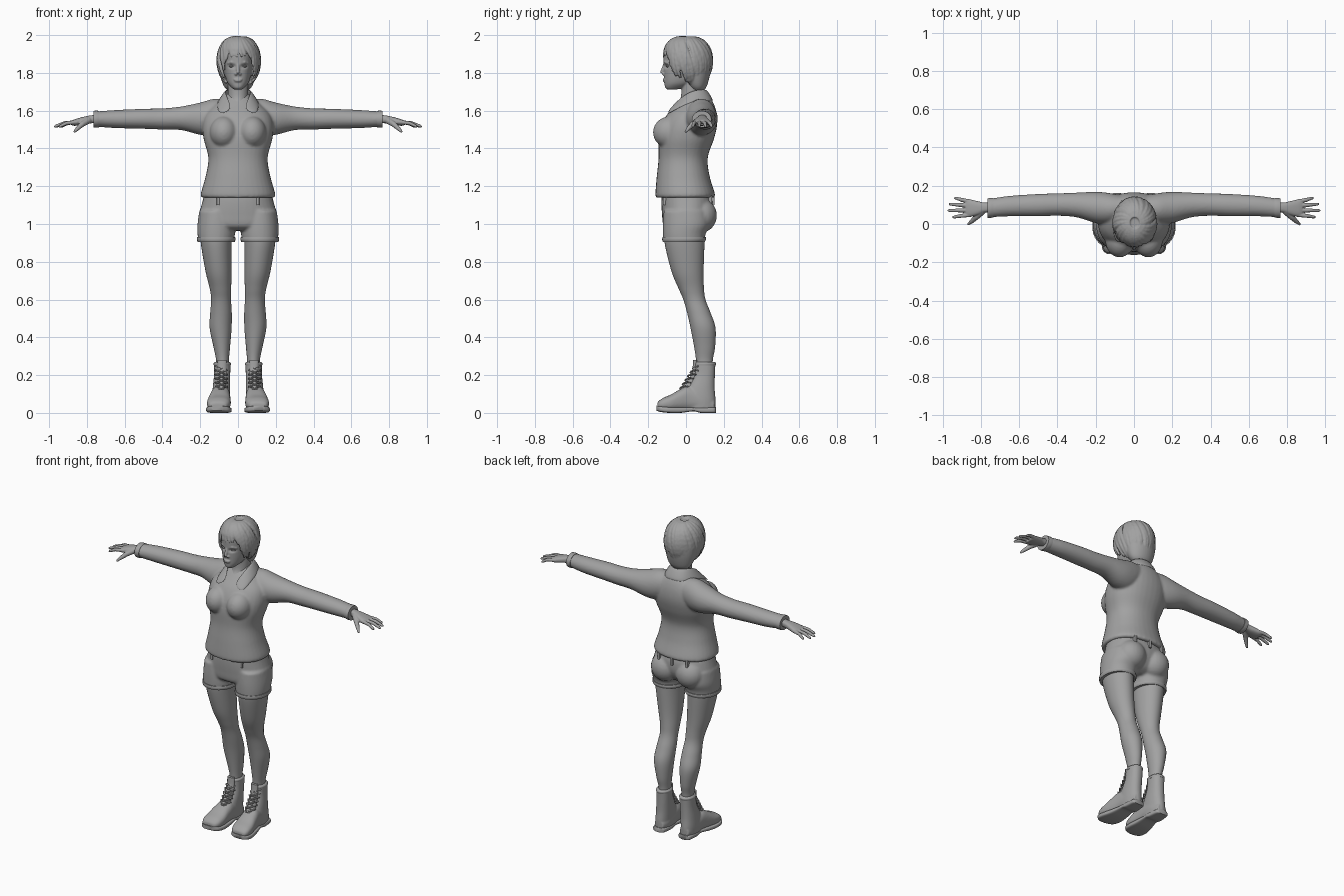
import bpy, bmesh, math, random
from mathutils import Vector

random.seed(4)
cube = bpy.data.objects.get("Cube")
if cube:
    bpy.data.objects.remove(cube)

grey = bpy.data.materials.new("plain grey")
grey.use_nodes = True
grey.diffuse_color = (0.36, 0.36, 0.36, 1)
grey.node_tree.nodes["Principled BSDF"].inputs["Base Color"].default_value = grey.diffuse_color
SIDES = (1, -1)


def skin(bm, rings):
    """Bridge rings of points into a closed skin."""
    rows = [[bm.verts.new(p) for p in ring] for ring in rings]
    n = len(rows[0])
    for a, b in zip(rows, rows[1:]):
        for i in range(n):
            j = (i + 1) % n
            bm.faces.new((a[i], a[j], b[j], b[i]))
    bm.faces.new(rows[0])
    bm.faces.new(rows[-1])


def spline(rows, steps=6):
    """Smooth interpolation through rows of values."""
    out = []
    for k in range(len(rows) - 1):
        p0, p1, p2 = rows[max(k - 1, 0)], rows[k], rows[k + 1]
        p3 = rows[min(k + 2, len(rows) - 1)]
        for s in range(steps):
            t = s / steps
            out.append([b + t / 2 * (c - a + t * (2 * a - 5 * b + 4 * c - d + t * (3 * (b - c) + d - a)))
                        for a, b, c, d in zip(p0, p1, p2, p3)])
    out.append(list(rows[-1]))
    return out


def loft(bm, axis, rows, side=1, power=1.0, n=36):
    """Rows hold a position on the axis, then low and high bounds on the other two axes."""
    rings = []
    for t, a, b, c, d in spline(rows):
        ring = []
        for i in range(n):
            co, si = math.cos(math.tau * i / n), math.sin(math.tau * i / n)
            u = (a + b) / 2 + (b - a) / 2 * math.copysign(abs(co) ** power, co)
            v = (c + d) / 2 + (d - c) / 2 * math.copysign(abs(si) ** power, si)
            x, y, z = {"x": (t, u, v), "y": (u, t, v), "z": (u, v, t)}[axis]
            ring.append((x * side, y, z))
        rings.append(ring)
    skin(bm, rings)


def centred(rows):
    """Turn half widths into symmetric bounds."""
    return [(z, -w, w, f, b) for z, w, f, b in rows]


def tube(bm, points, radii, refs=None, side=1, n=10):
    pts = [Vector((p[0] * side, p[1], p[2])) for p in points]
    rings = []
    for k, p in enumerate(pts):
        d = pts[min(k + 1, len(pts) - 1)] - pts[max(k - 1, 0)]
        u = d.cross(refs[k] if refs else Vector((0, 0.1, 1))).normalized()
        v = d.cross(u).normalized()
        rings.append([p + radii[k] * (u * math.cos(math.tau * i / n) + v * math.sin(math.tau * i / n))
                      for i in range(n)])
    skin(bm, rings)


def ball(bm, centre, radii):
    made = bmesh.ops.create_uvsphere(bm, u_segments=24, v_segments=14, radius=1)
    for v in made["verts"]:
        v.co = Vector(c + r * k for c, r, k in zip(centre, radii, v.co))


def finish(bm, name, voxel=0, smooth=3, mods=()):
    """Make the object; a voxel size fuses its overlapping pieces."""
    bmesh.ops.recalc_face_normals(bm, faces=bm.faces)
    me = bpy.data.meshes.new(name)
    bm.to_mesh(me)
    bm.free()
    ob = bpy.data.objects.new(name, me)
    bpy.context.collection.objects.link(ob)
    me.materials.append(grey)
    for kind, values in mods:
        m = ob.modifiers.new(kind.title(), kind)
        for key, val in values.items():
            setattr(m, key, val)
    if voxel:
        m = ob.modifiers.new("Fuse", "REMESH")
        m.mode, m.voxel_size = "VOXEL", voxel
        m = ob.modifiers.new("Soften", "SMOOTH")
        m.factor, m.iterations = 0.5, smooth
    bpy.ops.object.select_all(action="DESELECT")
    ob.select_set(True)
    bpy.context.view_layer.objects.active = ob
    bpy.ops.object.convert(target="MESH")
    bpy.ops.object.shade_smooth_by_angle(angle=math.radians(55))
    return ob


# Shirt: torso, bust and sleeves
bm = bmesh.new()
loft(bm, "z", centred([(1.14, .19, -.158, .148), (1.16, .197, -.162, .153), (1.25, .172, -.155, .126),
                       (1.35, .157, -.145, .115), (1.45, .182, -.145, .148), (1.52, .188, -.13, .164),
                       (1.58, .172, -.1, .163), (1.63, .125, -.055, .15), (1.67, .075, -.02, .128),
                       (1.69, .06, -.01, .115)]), power=.9)
for s in SIDES:
    ball(bm, (.075 * s, -.085, 1.485), (.075, .09, .085))
    loft(bm, "x", [(.07, .02, .15, 1.5, 1.66), (.13, .0, .162, 1.47, 1.662), (.2, .005, .168, 1.472, 1.643),
                   (.3, .035, .164, 1.497, 1.622), (.4, .043, .16, 1.5, 1.612), (.5, .04, .157, 1.504, 1.61),
                   (.65, .04, .147, 1.508, 1.603), (.74, .036, .134, 1.514, 1.597),
                   (.763, .034, .132, 1.513, 1.598)], s)
finish(bm, "shirt", .0075, 5)

# Sleeve cuffs and shirt hem
bm = bmesh.new()
for s in SIDES:
    loft(bm, "x", [(.735, .034, .137, 1.512, 1.599), (.75, .032, .136, 1.51, 1.6),
                   (.765, .032, .134, 1.511, 1.599)], s)
finish(bm, "sleeve_cuffs")

# Folded shirt collar with pointed tips
bm = bmesh.new()
inner = [(0, .108, 1.712), (.05, .092, 1.715), (.07, .03, 1.71), (.055, -.03, 1.67), (.022, -.088, 1.605)]
outer = [(0, .145, 1.65), (.07, .135, 1.645), (.112, .05, 1.645), (.112, -.035, 1.62), (.102, -.108, 1.572)]
for s in SIDES:
    top, low = [[bm.verts.new((x * s, y, z)) for x, y, z in row] for row in (inner, outer)]
    for k in range(len(top) - 1):
        bm.faces.new((top[k], top[k + 1], low[k + 1], low[k]))
bmesh.ops.remove_doubles(bm, verts=bm.verts, dist=.0001)
finish(bm, "shirt_collar", mods=[("SOLIDIFY", {"thickness": .014, "offset": 0}),
                                 ("SUBSURF", {"levels": 2})])

# Shorts
bm = bmesh.new()
loft(bm, "z", centred([(1.17, .175, -.125, .12), (1.12, .188, -.13, .14), (1.05, .205, -.127, .138),
                       (.99, .2, -.118, .105), (.965, .13, -.08, .06)]), power=.9)
for s in SIDES:
    ball(bm, (.088 * s, .08, 1.045), (.09, .084, .09))
    loft(bm, "z", [(1.07, .02, .205, -.118, .12), (1., .014, .214, -.122, .125),
                   (.95, .016, .214, -.122, .105), (.91, .022, .211, -.12, .098)], s, .95)
finish(bm, "shorts", .0075, 4)

# Turned-up shorts cuffs and belt loops
bm = bmesh.new()
for s in SIDES:
    loft(bm, "z", [(.93, .015, .217, -.125, .105), (.918, .013, .218, -.126, .106),
                   (.906, .017, .214, -.123, .1)], s, .95)
finish(bm, "shorts_cuffs")
bm = bmesh.new()
for x, y in ((.105, -.112), (-.105, -.112), (.1, .128), (-.1, .128), (0, .142)):
    loft(bm, "z", [(1.1, x - .008, x + .008, y - .01, y + .01),
                   (1.15, x - .008, x + .008, y - .01, y + .01)], power=.4, n=16)
finish(bm, "belt_loops")

# Legs
for s, name in zip(SIDES, ("left_leg", "right_leg")):
    bm = bmesh.new()
    loft(bm, "z", [(.98, .03, .2, -.11, .1), (.9, .034, .197, -.113, .098), (.75, .035, .172, -.077, .093),
                   (.66, .036, .15, -.04, .095), (.6, .037, .142, -.014, .103), (.53, .033, .147, .006, .13),
                   (.45, .034, .15, .024, .156), (.35, .042, .13, .043, .154), (.28, .048, .116, .053, .142),
                   (.22, .048, .116, .053, .142)], s)
    finish(bm, name)

# Boots with soles, rims and laces
for s, side in zip(SIDES, ("left", "right")):
    bm = bmesh.new()
    loft(bm, "z", [(.262, .04, .126, .046, .156), (.2, .041, .127, .04, .153), (.13, .041, .134, .005, .152),
                   (.07, .043, .138, -.02, .156), (.02, .045, .135, -.01, .155)], s, .9)
    loft(bm, "y", [(.15, .06, .12, .01, .07), (.1, .044, .134, .01, .1), (.02, .041, .143, .01, .142),
                   (-.03, .04, .153, .01, .125), (-.08, .038, .163, .01, .097), (-.12, .044, .163, .014, .08),
                   (-.145, .06, .152, .02, .062), (-.152, .08, .135, .03, .05)], s, .8)
    finish(bm, side + "_boot", .005, 4)
    bm = bmesh.new()
    loft(bm, "y", [(.158, .07, .115, 0, .03), (.145, .05, .132, 0, .03), (.08, .042, .138, 0, .03),
                   (.04, .044, .138, .008, .03), (-.03, .037, .155, 0, .03), (-.09, .034, .168, 0, .032),
                   (-.135, .046, .164, .005, .036), (-.157, .08, .14, .012, .038)], s, .5)
    finish(bm, side + "_sole")
    bm = bmesh.new()
    loft(bm, "z", [(.27, .043, .123, .05, .153), (.262, .037, .129, .043, .159),
                   (.25, .039, .128, .043, .156)], s)
    loft(bm, "z", [(.28, .06, .108, .038, .06), (.2, .06, .108, .026, .06), (.13, .065, .115, -.03, .05)], s)
    finish(bm, side + "_boot_rim_and_tongue")
    bm = bmesh.new()
    for k in range(6):
        z, y = .13 + .021 * k, -.024 + .0135 * k
        for lift in (.012, -.012):
            tube(bm, [(.055, y + .022, z - lift), (.075, y - .002, z - lift / 2), (.087, y - .008, z),
                      (.1, y - .002, z + lift / 2), (.12, y + .022, z + lift)], [.0045] * 5, side=s, n=6)
    finish(bm, side + "_laces")

# Hands
for s, name in zip(SIDES, ("left_hand", "right_hand")):
    bm = bmesh.new()
    loft(bm, "x", [(.72, .06, .112, 1.535, 1.582), (.78, .06, .112, 1.533, 1.575), (.82, .046, .12, 1.526, 1.567),
                   (.86, .038, .128, 1.52, 1.556), (.88, .045, .122, 1.522, 1.548)], s, .8)
    for y, tip_x, tip_y in ((.048, .95, .036), (.072, .974, .07), (.096, .968, .104), (.117, .94, .136)):
        mid = (tip_x + .865) / 2
        tube(bm, [(.85, y, 1.54), (mid, (y + tip_y) / 2, 1.534), (tip_x - .008, tip_y, 1.518),
                  (tip_x, tip_y, 1.515)], [.011, .0105, .008, .004], side=s)
    tube(bm, [(.79, .068, 1.55), (.825, .035, 1.528), (.85, .012, 1.505), (.868, -.003, 1.486)],
         [.018, .015, .011, .006], side=s)
    finish(bm, name, .0035, 3)

# Head with neck, nose, eyes, lips and ears
bm = bmesh.new()
loft(bm, "z", centred([(1.565, .015, -.1, .05), (1.62, .042, -.062, .08), (1.67, .053, -.028, .09),
                       (1.76, .054, -.025, .085)]))
loft(bm, "z", centred([(1.712, .02, -.098, -.05), (1.722, .034, -.11, -.01), (1.745, .054, -.114, .04),
                       (1.78, .067, -.116, .08), (1.82, .073, -.118, .1), (1.86, .077, -.12, .11),
                       (1.91, .078, -.118, .11), (1.95, .065, -.09, .095), (1.975, .035, -.05, .06)]), power=.9)
side_on = [Vector((1, 0, 0))] * 3
tube(bm, [(0, -.112, 1.85), (0, -.123, 1.818), (0, -.129, 1.798)], [.008, .009, .009], side_on)
ball(bm, (0, -.115, 1.765), (.024, .009, .005))
ball(bm, (0, -.115, 1.757), (.02, .009, .005))
for s in SIDES:
    ball(bm, (.011 * s, -.118, 1.794), (.008, .01, .007))
    ball(bm, (.076 * s, -.005, 1.815), (.01, .02, .03))
    tube(bm, [(.014 * s, -.112, 1.85), (.034 * s, -.108, 1.857), (.056 * s, -.088, 1.85)], [.006, .008, .005])
head = finish(bm, "head", .0042, 3)
for v in head.data.vertices:
    for s in SIDES:
        d = (v.co.x - .032 * s) ** 2 / .017 ** 2 + (v.co.z - 1.835) ** 2 / .01 ** 2
        if v.co.y < -.05:
            v.co.y += .013 * math.exp(-d)
bm = bmesh.new()
for s in SIDES:
    ball(bm, (.032 * s, -.09, 1.835), (.016, .016, .0075))
finish(bm, "eyes")

# Short swept hair: a cap covered with tapered locks
bm = bmesh.new()
loft(bm, "z", centred([(1.7, .045, .04, .09), (1.73, .075, .01, .11), (1.79, .096, -.025, .127),
                       (1.85, .104, -.045, .134), (1.885, .105, -.085, .134), (1.92, .1, -.118, .128),
                       (1.96, .078, -.095, .105), (1.985, .04, -.05, .06)]))
for layer, count in ((0, 34), (.5, 24)):
    for k in range(count):
        turn = math.tau * (k + layer) / count + random.uniform(-.06, .06)
        away = abs((turn + math.pi) % math.tau - math.pi)
        end = math.radians(16 - (74 - 50 * layer) * min(1, max(0, (away - .5) / .9)) + random.uniform(-6, 6))
        path, refs, radii = [], [], []
        for i in range(11):
            t = i / 10
            e = math.radians(82) * (1 - t) + end * t
            a = turn - .55 * (1 - t) ** 1.5 + .06 * math.sin(5 * t + k)
            r = max(math.cos(e), 0) ** .75
            swell = 1 + .02 * layer * math.sin(math.pi * t)
            out = Vector((.106 * r * math.sin(a), -.126 * r * math.cos(a), .13 * math.sin(e))) * swell
            path.append(out + Vector((.004, .006, 1.858)))
            refs.append(out.normalized())
            radii.append(.004 + .0095 * math.sin(math.pi * (.12 + .84 * t)) ** .7)
        tube(bm, path, radii, refs, n=8)
finish(bm, "hair", .0045, 2)
